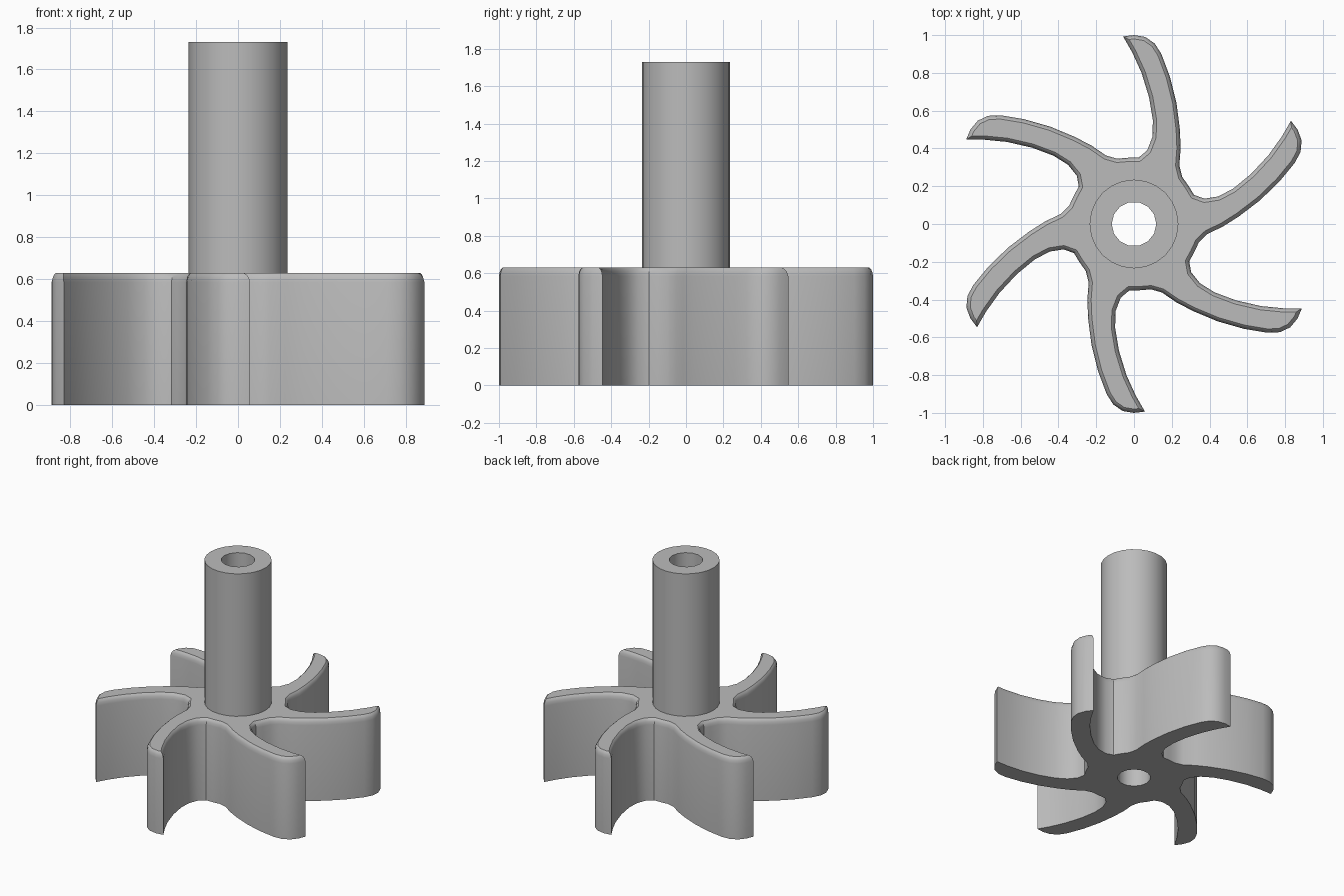
import bpy, bmesh, math
from mathutils import Vector, Matrix

cube = bpy.data.objects.get("Cube")
if cube:
    bpy.data.objects.remove(cube, do_unlink=True)

BLADES = 6
BORE, SHAFT = 0.118, 0.235
WHEEL_TOP, SHAFT_TOP = 0.63, 1.73

grey = bpy.data.materials.new("plain grey")
grey.use_nodes = True
colour = (0.5, 0.5, 0.5, 1)
grey.diffuse_color = colour
grey.node_tree.nodes["Principled BSDF"].inputs["Base Color"].default_value = colour

# One blade, counter-clockwise from the valley on its right to the next valley
BLADE = [(0.29, 0.2), (0.255, 0.25), (0.24, 0.31), (0.247, 0.4), (0.243, 0.5),
         (0.225, 0.64), (0.19, 0.78), (0.145, 0.9), (0.11, 0.955), (0.06, 0.99),
         (0, 1), (-0.058, 0.993), (-0.01, 0.91), (0.04, 0.8), (0.08, 0.67),
         (0.1, 0.55), (0.097, 0.46), (0.07, 0.39), (0.025, 0.352)]


def wheel_outline():
    pts = []
    for i in range(BLADES):
        turn = Matrix.Rotation(math.tau * i / BLADES, 2)
        pts += [turn @ Vector(p) for p in BLADE]
    return pts


def inset(pts, dist):
    """Move a closed counter-clockwise outline inward, with limited mitres."""
    result = []
    for i, p in enumerate(pts):
        a = (p - pts[i - 1]).normalized()
        b = (pts[(i + 1) % len(pts)] - p).normalized()
        na, nb = Vector((-a.y, a.x)), Vector((-b.y, b.x))
        n = (na + nb).normalized()
        result.append(p + n * dist / max(n.dot(na), 0.5))
    return result


def circle(radius, sides):
    return [Vector((radius * math.cos(math.tau * i / sides),
                    radius * math.sin(math.tau * i / sides))) for i in range(sides)]


def add_loop(bm, pts, z):
    vs = [bm.verts.new((p.x, p.y, z)) for p in pts]
    return vs, [bm.edges.new((vs[i - 1], vs[i])) for i in range(len(vs))]


def wall(bm, low, high):
    for i in range(len(low)):
        bm.faces.new((low[i - 1], low[i], high[i], high[i - 1]))


def cap(bm, outer, inner):
    bmesh.ops.triangle_fill(bm, edges=outer + inner, use_beauty=True, normal=(0, 0, 1))
    flat = [f for f in bm.faces if len(f.verts) == 3]
    bmesh.ops.dissolve_degenerate(bm, dist=1e-6, edges=list({e for f in flat for e in f.edges}))


def finish(bm, name):
    bmesh.ops.recalc_face_normals(bm, faces=bm.faces[:])
    mesh = bpy.data.meshes.new(name)
    bm.to_mesh(mesh)
    bm.free()
    obj = bpy.data.objects.new(name, mesh)
    bpy.context.collection.objects.link(obj)
    mesh.materials.append(grey)
    bpy.ops.object.select_all(action="DESELECT")
    obj.select_set(True)
    bpy.context.view_layer.objects.active = obj
    bpy.ops.object.shade_smooth_by_angle(angle=math.radians(35))


# Bladed wheel with a softened upper rim
bm = bmesh.new()
outline = wheel_outline()
rim = [(0, 0), (0, 0.585), (0.004, 0.607), (0.011, 0.622), (0.02, WHEEL_TOP)]
loops = [add_loop(bm, inset(outline, d), z) for d, z in rim]
for low, high in zip(loops, loops[1:]):
    wall(bm, low[0], high[0])
cap(bm, loops[0][1], add_loop(bm, circle(BORE, 14), 0)[1])
cap(bm, loops[-1][1], add_loop(bm, circle(SHAFT, 24), WHEEL_TOP)[1])
finish(bm, "bladed_wheel")

# Hollow shaft, with its bore running down through the wheel
bm = bmesh.new()
bore_low, bore_high = (add_loop(bm, circle(BORE, 14), z) for z in (0, SHAFT_TOP))
tube_low, tube_high = (add_loop(bm, circle(SHAFT, 24), z) for z in (WHEEL_TOP, SHAFT_TOP))
wall(bm, bore_low[0], bore_high[0])
wall(bm, tube_low[0], tube_high[0])
cap(bm, tube_high[1], bore_high[1])
finish(bm, "hollow_shaft")
